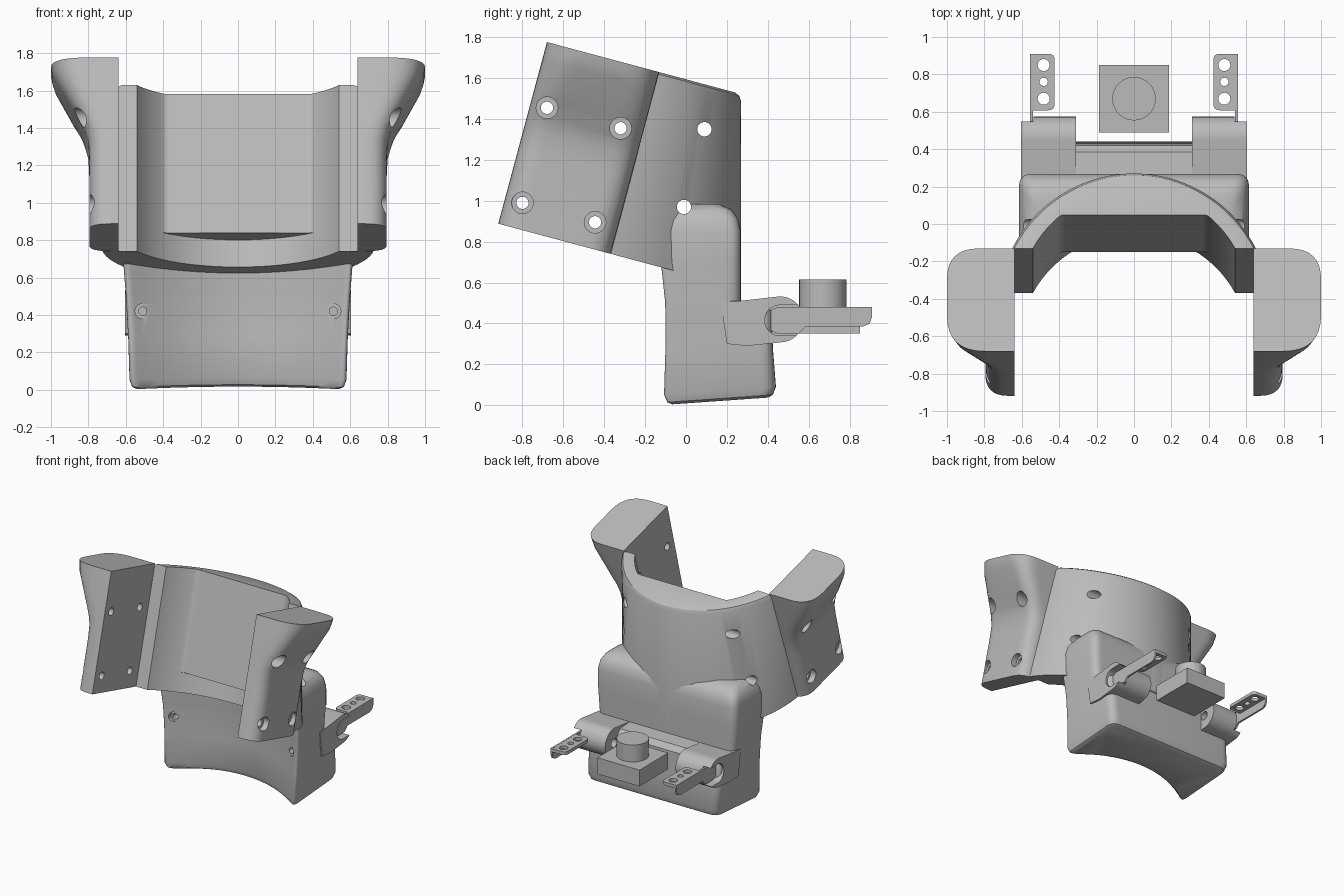
import bpy
import bmesh
from math import sin, cos, acos, asin, pi, radians, sqrt
from mathutils import Vector

cube = bpy.data.objects.get("Cube")
if cube:
    bpy.data.objects.remove(cube, do_unlink=True)

TILT = radians(15)
C, S = cos(TILT), sin(TILT)
LOW, HIGH, SEAM = 0.62, 1.54, -0.548   # collar bottom, top and front end, tilted frame

grey = bpy.data.materials.new("plain grey")
grey.use_nodes = True
grey.diffuse_color = (0.5, 0.5, 0.5, 1)
grey.node_tree.nodes["Principled BSDF"].inputs["Base Color"].default_value = (0.5, 0.5, 0.5, 1)


def solid(name, *lofts):
    """Closed mesh from one or more lists of matching rings."""
    bm = bmesh.new()
    for rings in lofts:
        loops = [[bm.verts.new(p) for p in ring] for ring in rings]
        n = len(loops[0])
        for a, b in zip(loops, loops[1:]):
            for i in range(n):
                j = (i + 1) % n
                bm.faces.new((a[i], a[j], b[j], b[i]))
        bm.faces.new(loops[0][::-1])
        bm.faces.new(loops[-1])
    bmesh.ops.recalc_face_normals(bm, faces=bm.faces)
    mesh = bpy.data.meshes.new(name)
    bm.to_mesh(mesh)
    bm.free()
    mesh.materials.append(grey)
    ob = bpy.data.objects.new(name, mesh)
    bpy.context.collection.objects.link(ob)
    return ob


def activate(ob):
    bpy.ops.object.select_all(action='DESELECT')
    ob.select_set(True)
    bpy.context.view_layer.objects.active = ob


def cut(ob, *lofts):
    """Subtract solids made from the given lofts."""
    cutter = solid("cutter", *lofts)
    cutter.hide_render = True
    activate(ob)
    mod = ob.modifiers.new("cut", 'BOOLEAN')
    mod.operation = 'DIFFERENCE'
    mod.solver = 'EXACT'
    mod.object = cutter
    bpy.ops.object.modifier_apply(modifier=mod.name)
    bpy.data.objects.remove(cutter, do_unlink=True)


def smooth(ob, angle=35):
    activate(ob)
    bpy.ops.object.shade_smooth_by_angle(angle=radians(angle))


def rounded(corners, steps=6):
    """Outline from (x, y, radius) corners."""
    out = []
    for i, (x, y, r) in enumerate(corners):
        p = Vector((x, y))
        if r == 0:
            out.append(p)
            continue
        a = p + (Vector(corners[i - 1][:2]) - p).normalized() * r
        b = p + (Vector(corners[(i + 1) % len(corners)][:2]) - p).normalized() * r
        for k in range(steps + 1):
            t = k / steps
            out.append(a * (1 - t) ** 2 + p * 2 * t * (1 - t) + b * t * t)
    return out


def across(outline, x0, x1):
    """Prism along x from a (y, z) outline."""
    return [[(x, y, z) for y, z in outline] for x in (x0, x1)]


def circle(a, b, r, start=0, end=2 * pi, n=32, closed=True):
    m = n if closed else n - 1
    return [(a + r * cos(start + (end - start) * i / m),
             b + r * sin(start + (end - start) * i / m)) for i in range(n)]


def upright(outline, z0, z1):
    return [[(x, y, z) for x, y in outline] for z in (z0, z1)]


def tilted(x, v, w):
    return (x, v * C + w * S, w * C - v * S)


# Collar: tilted slab with an upright round back and a flat inner pad
R_OUT, Y_OUT, R_IN, V_IN = 0.73, -0.46, 0.61, -0.832


def outer(s, w, r):
    a = s * acos((SEAM * C + w * S - Y_OUT) / r)
    y = Y_OUT + r * cos(a)
    return (r * sin(a), y, (w - y * S) / C)


def inner(s, w, pad):
    a = s * asin(0.54 / R_IN)
    v = V_IN + R_IN * cos(a)
    return tilted(R_IN * sin(a), min(v, -0.362) if pad else v, w)


stations = []
for i in range(65):
    s = i / 32 - 1
    stations.append([inner(s, LOW, False), inner(s, 0.77, False),
                     inner(s, 0.772, True), inner(s, HIGH, True),
                     outer(s, HIGH, R_OUT - 0.03), outer(s, HIGH - 0.01, R_OUT - 0.01),
                     outer(s, HIGH - 0.035, R_OUT), outer(s, LOW, R_OUT)])
collar = solid("collar", stations)
cross_holes = [across(circle(y, z, 0.035), -1.5, 1.5)
               for y, z in ((0.09, 1.35), (-0.01, 0.97))]
cut(collar, *cross_holes)
smooth(collar, 30)

# Base: block with a hollow front, a rear ledge and rounded shoulders
levels = [  # height, half width, front, back, hollow depth
    (0.0, 0.545, -0.085, 0.40, 0.2), (0.012, 0.567, -0.11, 0.425, 0.2),
    (0.05, 0.58, -0.125, 0.44, 0.2), (0.28, 0.587, -0.118, 0.425, 0.2),
    (0.46, 0.597, -0.118, 0.42, 0.2), (0.50, 0.6, -0.12, 0.385, 0.2),
    (0.51, 0.6, -0.12, 0.268, 0.2), (0.7, 0.615, -0.14, 0.268, 0.2),
    (0.85, 0.615, -0.13, 0.268, 0.2), (0.91, 0.605, -0.1, 0.255, 0.15),
    (0.955, 0.58, -0.06, 0.225, 0.1), (0.985, 0.53, 0.0, 0.16, 0.05)]
rings = []
for z, hx, front, back, depth in levels:
    arc = []
    for i in range(17):
        t = i / 8 - 1
        arc.append((hx * t, front + depth * (1 - t * t), 0.05 if abs(t) == 1 else 0))
    outline = rounded(arc + [(hx, back, 0.07), (-hx, back, 0.07)])
    slope = 0.07 if z < 0.1 else 0
    rings.append([(x, y, z + slope * (y + 0.13)) for x, y in outline])
base = solid("base", rings)
cut(base, *cross_holes)
for radius, depth in ((0.04, -0.06), (0.022, 0.02)):
    cut(base, *[[[(x, y, z) for x, z in circle(cx, 0.42, radius)] for y in (-0.4, depth)]
                for cx in (-0.51, 0.51)])
smooth(base)

wing_levels = [  # height, outer x, front radius, back radius
    (LOW, 0.795, 0.12, 0.12), (1.0, 0.795, 0.12, 0.12), (1.1, 0.80, 0.12, 0.12),
    (1.17, 0.82, 0.12, 0.12), (1.25, 0.86, 0.13, 0.12), (1.455, 0.975, 0.18, 0.15),
    (1.5, 0.992, 0.2, 0.17), (HIGH, 1.0, 0.2, 0.17)]
bolts = ((-0.68, 1.455), (-0.32, 1.355), (-0.80, 0.99), (-0.445, 0.895))

for side, m in (("left", 1), ("right", -1)):
    # Wing: flared side block with four counterbored holes
    rings = []
    for w, x, rf, rb in wing_levels:
        outline = rounded([(0.64, -1.117, 0), (x, -1.117, rf),
                           (x, SEAM, rb), (0.64, SEAM, 0)], 8)
        rings.append([tilted(m * px, v, w) for px, v in outline])
    wing = solid(side + "_wing", rings)
    cut(wing, *[across(circle(y, z, 0.053), m * 0.75, m * 1.3) for y, z in bolts])
    cut(wing, *[across(circle(y, z, 0.03), m * 0.5, m * 1.3) for y, z in bolts])
    smooth(wing)

    # Hinge lug with an outer slot and an inner pin hole
    nose = circle(0.462, 0.42, 0.112, radians(97), radians(-85), 20, False)
    lug = solid(side + "_hinge_lug",
                across([(0.17, 0.5)] + nose + [(0.30, 0.29), (0.2, 0.3)], m * 0.31, m * 0.603))
    slot = circle(0.46, 0.415, 0.075, pi / 2, 3 * pi / 2, 16, False)
    cut(lug, across(slot + [(0.7, 0.34), (0.7, 0.49)], m * 0.537, m * 0.7),
        across(circle(0.46, 0.415, 0.035), m * 0.2, m * 0.42))
    smooth(lug)

    # Bracket: thin swinging arm and drilled flange
    end = circle(0.46, 0.415, 0.065, pi / 2, 3 * pi / 2, 16, False)
    arm = solid(side + "_bracket_arm",
                across(end + [(0.55, 0.35), (0.585, 0.385), (0.865, 0.385),
                              (0.897, 0.398), (0.91, 0.43), (0.91, 0.48)],
                       m * 0.54, m * 0.555))
    smooth(arm)
    plate = rounded([(m * 0.424, 0.608, 0.035), (m * 0.55, 0.608, 0),
                     (m * 0.55, 0.91, 0), (m * 0.424, 0.91, 0.035)])
    flange = solid(side + "_bracket_flange", upright(plate, 0.453, 0.479))
    cut(flange, *[upright(circle(m * 0.483, y, r), 0.3, 0.6)
                  for y, r in ((0.67, 0.032), (0.76, 0.022), (0.85, 0.032))])
    smooth(flange)

# Sensor: square housing with a round lens barrel
solid("sensor_housing", upright([(-0.186, 0.49), (0.186, 0.49), (0.186, 0.85), (-0.186, 0.85)],
                                0.35, 0.48))
smooth(solid("lens_barrel", upright(circle(0, 0.67, 0.116, n=48), 0.47, 0.615)))
